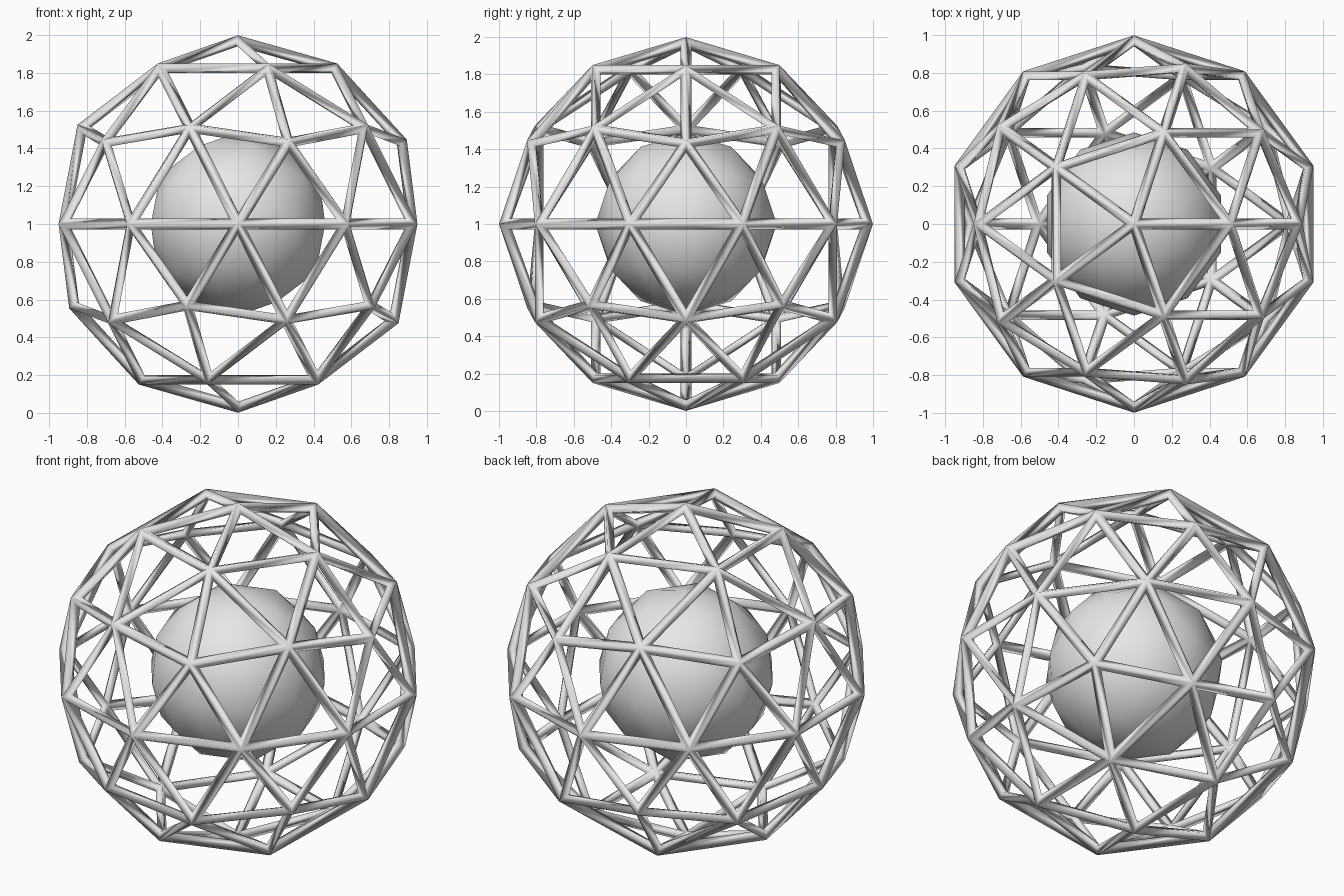
import bpy

# Remove the default cube
cube = bpy.data.objects.get("Cube")
if cube:
    bpy.data.objects.remove(cube, do_unlink=True)

# Single plain grey
grey = bpy.data.materials.new("light grey")
grey.use_nodes = True
colour = (0.8, 0.8, 0.8, 1)
grey.diffuse_color = colour
grey.node_tree.nodes["Principled BSDF"].inputs["Base Color"].default_value = colour


def geodesic_ball(name, radius):
    """Smooth-shaded geodesic ball centred at height 1."""
    bpy.ops.mesh.primitive_ico_sphere_add(subdivisions=2, radius=radius, location=(0, 0, 1))
    ball = bpy.context.object
    ball.name = name
    ball.data.materials.append(grey)
    bpy.ops.object.shade_smooth()
    return ball


# Solid core
geodesic_ball("core_ball", 0.485)

# Open lattice of struts around the core
cage = geodesic_ball("lattice_cage", 0.97)
struts = cage.modifiers.new("struts", 'WIREFRAME')
struts.thickness = 0.058
struts.offset = 0
struts.use_even_offset = True
struts.use_replace = True
